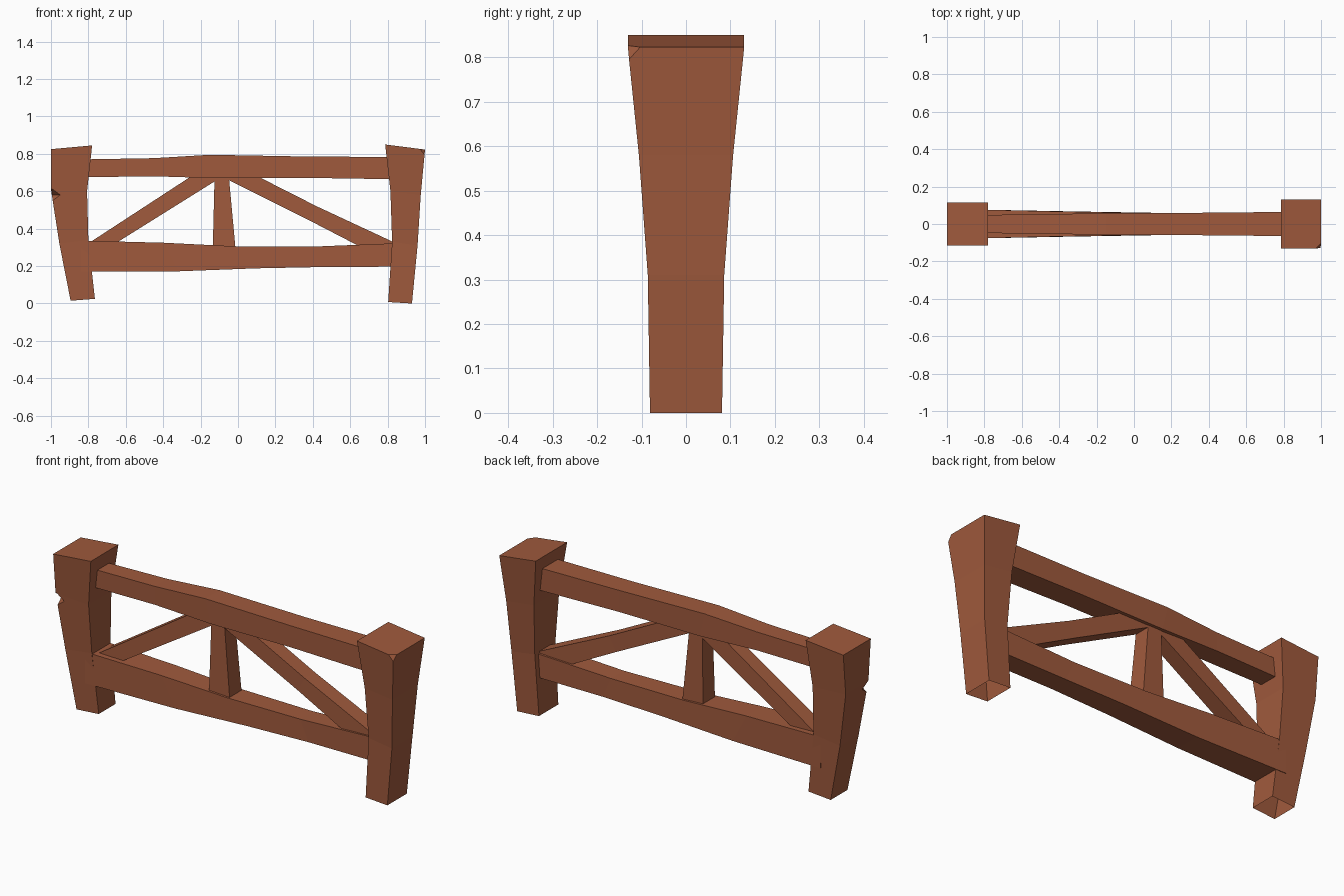
import bpy, bmesh
from mathutils import Vector

if "Cube" in bpy.data.objects:
    bpy.data.objects.remove(bpy.data.objects["Cube"])

wood = bpy.data.materials.new("terracotta wood")
wood.diffuse_color = (0.35, 0.102, 0.046, 1)
wood.use_nodes = True
wood.node_tree.nodes["Principled BSDF"].inputs["Base Color"].default_value = wood.diffuse_color


def finish(name, bm):
    bmesh.ops.recalc_face_normals(bm, faces=bm.faces[:])
    me = bpy.data.meshes.new(name)
    bm.to_mesh(me)
    bm.free()
    ob = bpy.data.objects.new(name, me)
    me.materials.append(wood)
    bpy.context.collection.objects.link(ob)
    return ob


def loft(name, sections, chip=None):
    """Four-sided timber; each section is (xa, za, xb, zb, half depth)."""
    bm = bmesh.new()
    rings = []
    for xa, za, xb, zb, h in sections:
        rings.append([bm.verts.new(p) for p in
                      ((xa, -h, za), (xb, -h, zb), (xb, h, zb), (xa, h, za))])
    for r, s in zip(rings, rings[1:]):
        for i in range(4):
            j = (i + 1) % 4
            bm.faces.new((r[i], r[j], s[j], s[i]))
    bm.faces.new(rings[0])
    bm.faces.new(rings[-1])
    if chip:  # knock off one corner of the last section
        bmesh.ops.bevel(bm, geom=[rings[-1][chip]], offset=0.028,
                        affect='VERTICES', segments=1)
    return finish(name, bm)


def open_bottom(ob):
    bm = bmesh.new()
    bm.from_mesh(ob.data)
    bm.normal_update()
    low = [f for f in bm.faces if f.normal.z < -0.9 and f.calc_center_median().z < 0.05]
    bmesh.ops.delete(bm, geom=low, context='FACES')
    bm.to_mesh(ob.data)
    bm.free()


# Posts, flaring towards the top
left = loft("left_post", [
    (-0.895, 0.015, -0.765, 0.025, 0.07),
    (-0.955, 0.32, -0.80, 0.34, 0.078),
    (-1.0, 0.61, -0.807, 0.60, 0.095),
    (-1.0, 0.825, -0.78, 0.845, 0.115)])
right = loft("right_post", [
    (0.803, 0.008, 0.93, 0.0, 0.081),
    (0.824, 0.33, 0.96, 0.31, 0.086),
    (0.815, 0.60, 0.977, 0.58, 0.106),
    (0.787, 0.85, 1.0, 0.823, 0.131)], chip=1)

# Notch in the front outer corner of the left post
bm = bmesh.new()
for axis, r in enumerate((0.045, 0.045, 0.035)):
    for s in (-1, 1):
        p = Vector((-0.995, -0.094, 0.58))
        p[axis] += s * r
        bm.verts.new(p)
bmesh.ops.convex_hull(bm, input=bm.verts[:])
cutter = finish("notch_cutter", bm)
cutter.hide_render = True
mod = left.modifiers.new("notch", 'BOOLEAN')
mod.operation = 'DIFFERENCE'
mod.solver = 'EXACT'
mod.object = cutter
bpy.context.view_layer.objects.active = left
bpy.ops.object.modifier_apply(modifier=mod.name)
bpy.data.objects.remove(cutter)
open_bottom(left)
open_bottom(right)

# Rails
loft("top_rail", [
    (-0.85, 0.675, -0.85, 0.77, 0.048),
    (-0.45, 0.68, -0.45, 0.777, 0.052),
    (-0.12, 0.67, -0.15, 0.795, 0.059),
    (0.35, 0.672, 0.35, 0.786, 0.060),
    (0.86, 0.664, 0.86, 0.783, 0.065)])
loft("bottom_rail", [
    (-0.84, 0.17, -0.84, 0.336, 0.077),
    (-0.32, 0.172, -0.40, 0.325, 0.067),
    (0.10, 0.188, -0.02, 0.306, 0.060),
    (0.45, 0.195, 0.40, 0.304, 0.054),
    (0.87, 0.197, 0.87, 0.323, 0.056)])

# Braces between the rails
loft("centre_strut", [
    (-0.135, 0.29, -0.013, 0.29, 0.05),
    (-0.125, 0.69, -0.05, 0.69, 0.043)])
loft("left_brace", [
    (-0.81, 0.315, -0.665, 0.315, 0.045),
    (-0.235, 0.69, -0.065, 0.69, 0.04)])
loft("right_brace", [
    (0.085, 0.69, -0.10, 0.685, 0.042),
    (0.42, 0.52, 0.38, 0.445, 0.042),
    (0.86, 0.315, 0.67, 0.295, 0.045)])
